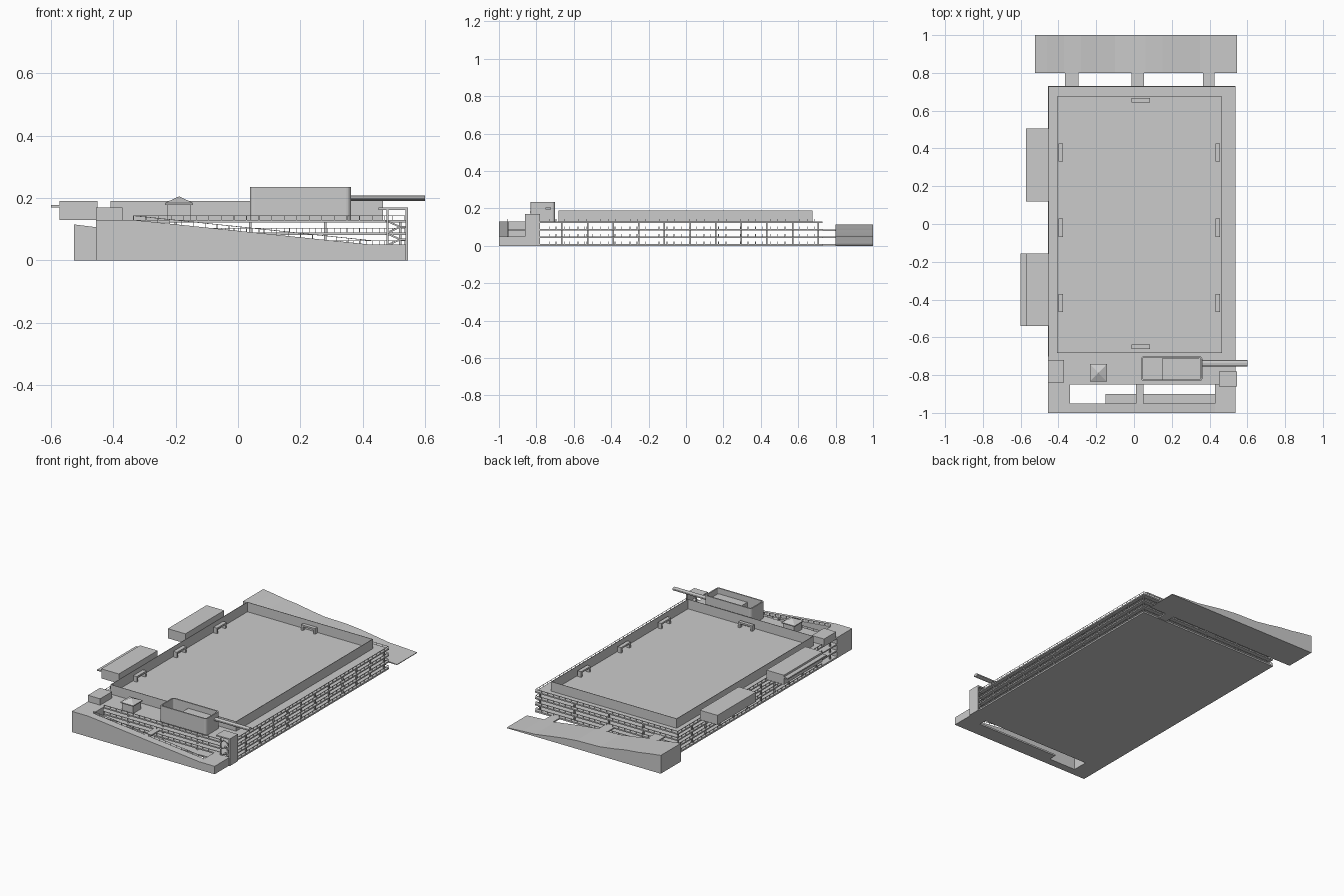
import bpy, bmesh, math
from mathutils import Vector

if "Cube" in bpy.data.objects:
    bpy.data.objects.remove(bpy.data.objects["Cube"])

X0, X1, YF, YB = -0.455, 0.538, -0.85, 0.73
LEVELS = [0.01, 0.05, 0.09, 0.13]


def finish(name, bm):
    bmesh.ops.recalc_face_normals(bm, faces=bm.faces[:])
    me = bpy.data.meshes.new(name)
    bm.to_mesh(me)
    bm.free()
    ob = bpy.data.objects.new(name, me)
    bpy.context.collection.objects.link(ob)
    return ob


def boxes(name, items):
    """items: (x0, x1, y0, y1, z0, z1)"""
    bm = bmesh.new()
    for a, b, c, d, e, f in items:
        vs = bmesh.ops.create_cube(bm, size=1)['verts']
        for v in vs:
            v.co = ((a + b) / 2 + v.co.x * (b - a), (c + d) / 2 + v.co.y * (d - c),
                    (e + f) / 2 + v.co.z * (f - e))
    return finish(name, bm)


def prism(name, pts, lo, hi, axis='z'):
    """Extrude an outline along z (xy outline) or y (xz outline)."""
    bm = bmesh.new()
    co = (lambda p, t: (p[0], p[1], t)) if axis == 'z' else (lambda p, t: (p[0], t, p[1]))
    f = bm.faces.new([bm.verts.new(co(p, lo)) for p in pts])
    ext = bmesh.ops.extrude_face_region(bm, geom=[f])
    d = Vector((0, 0, hi - lo)) if axis == 'z' else Vector((0, hi - lo, 0))
    bmesh.ops.translate(bm, vec=d, verts=[v for v in ext['geom'] if isinstance(v, bmesh.types.BMVert)])
    return finish(name, bm)


def railing(name, p, q, n, h=0.014):
    """Posts and a thin top bar from p to q."""
    p, q = Vector(p), Vector(q)
    t = 0.001
    posts = []
    for i in range(n + 1):
        c = p.lerp(q, i / n)
        posts.append((c.x - t, c.x + t, c.y - t, c.y + t, c.z, c.z + h))
    boxes(name + "_posts", posts)
    bm = bmesh.new()
    side = (q - p).cross(Vector((0, 0, 1))).normalized() * t
    up = Vector((0, 0, 1))
    rings = [[bm.verts.new(e + s * side + up * z) for s, z in
              ((-1, h - 0.002), (1, h - 0.002), (1, h), (-1, h))] for e in (p, q)]
    for i in range(4):
        j = (i + 1) % 4
        bm.faces.new((rings[0][i], rings[0][j], rings[1][j], rings[1][i]))
    bm.faces.new(rings[0])
    bm.faces.new(rings[1])
    finish(name + "_bar", bm)


# Floor slabs, upper ones notched for the stair corner
boxes("ground_slab", [(X0, X1, YF, YB, 0, 0.01), (-0.15, 0.43, -0.95, -0.9, 0, 0.01)])
for i, z in enumerate(LEVELS[1:]):
    prism(f"floor_slab_{i + 1}", [(X0, YF), (0.475, YF), (0.475, -0.78), (X1, -0.78), (X1, YB), (X0, YB)],
          z - 0.008, z)

# Column grid between the floors
cols = []
for x in (-0.44, -0.2, 0.04, 0.28, 0.52):
    for j in range(12):
        y = -0.8 + j * 0.137
        if x < 0.5 or y > -0.78:
            cols.append((x - 0.004, x + 0.004, y - 0.004, y + 0.004, 0.005, 0.125))
boxes("columns", cols)

# Railings around every upper floor
for i, z in enumerate(LEVELS):
    railing(f"right_rail_{i}", (X1 - 0.003, -0.77, z), (X1 - 0.003, YB - 0.003, z), 38)
    railing(f"left_rail_{i}", (X0 + 0.003, -0.7, z), (X0 + 0.003, YB - 0.003, z), 36)
    railing(f"back_rail_{i}", (X0 + 0.003, YB - 0.003, z), (X1 - 0.003, YB - 0.003, z), 24)
    if i:
        railing(f"front_rail_{i}", (-0.335, YF + 0.003, z), (0.47, YF + 0.003, z), 20)

# Front ramp: solid wall with sloped top, end blocks and middle link
prism("front_ramp", [(X0, 0), (X1, 0), (X1, 0.05), (0.43, 0.05), (-0.34, 0.13), (X0, 0.13)],
      -1.0, -0.95, 'y')
boxes("ramp_ends", [(X0, -0.34, -0.95, YF, 0, 0.13), (0.43, X1, -0.95, YF, 0, 0.05)])
boxes("ramp_link", [(0.01, 0.05, -0.95, YF, 0.082, 0.09)])
railing("ramp_rail", (-0.335, -0.953, 0.13), (0.43, -0.953, 0.05), 20)

# Rear hill with wavy top, and bridges to three levels
prism("rear_hill", [(-0.525, 0), (0.545, 0), (0.545, 0.004), (0.44, 0.01), (0.35, 0.014), (0.25, 0.029),
                    (0.15, 0.043), (0.06, 0.052), (-0.1, 0.056), (-0.2, 0.07), (-0.28, 0.084),
                    (-0.37, 0.093), (-0.46, 0.107), (-0.525, 0.115)], 0.8, 1.0, 'y')
boxes("rear_bridges", [(-0.365, -0.295, YB, 0.8, 0.08, 0.088),
                       (-0.012, 0.053, YB, 0.8, 0.042, 0.05),
                       (0.365, 0.425, YB, 0.8, 0.002, 0.01)])

# Roof court walls
t = 0.003
A, B, C, D = -0.408, 0.465, -0.683, 0.675
boxes("roof_walls", [(A, A + t, C, D, 0.13, 0.19), (B - t, B, C, D, 0.13, 0.19),
                     (A + t, B - t, C, C + t, 0.13, 0.19), (A + t, B - t, D - t, D, 0.13, 0.19)])

# Benches along the court walls
parts = []
for xc in (-0.389, 0.443):
    for yc in (-0.418, -0.02, 0.378):
        a, b, c, d = xc - 0.012, xc + 0.012, yc - 0.048, yc + 0.048
        parts += [(a, b, c, d, 0.155, 0.165), (a, b, c, c + 0.012, 0.13, 0.155),
                  (a, b, d - 0.012, d, 0.13, 0.155)]
for yc in (-0.65, 0.655):
    a, b, c, d = -0.012, 0.085, yc - 0.011, yc + 0.011
    parts += [(a, b, c, d, 0.155, 0.165), (a, a + 0.012, c, d, 0.13, 0.155),
              (b - 0.012, b, c, d, 0.13, 0.155)]
boxes("roof_benches", parts)

# Side boxes overhanging the left edge
boxes("side_boxes", [(-0.572, -0.45, 0.12, 0.505, 0.13, 0.19), (-0.572, -0.45, -0.54, -0.155, 0.13, 0.19)])
boxes("side_canopy", [(-0.6, -0.57, -0.54, -0.155, 0.17, 0.178)])
boxes("corner_hut", [(X0, -0.37, -0.84, -0.72, 0.13, 0.17)])


# Raised basin with rounded corners
def rounded(a, b, c, d, r):
    pts = []
    for k, (x, y) in enumerate(((b - r, d - r), (a + r, d - r), (a + r, c + r), (b - r, c + r))):
        for s in range(4):
            w = math.pi / 2 * (k + s / 3)
            pts.append((x + r * math.cos(w), y + r * math.sin(w)))
    return pts


bm = bmesh.new()
outer, inner = rounded(0.038, 0.362, -0.832, -0.7, 0.015), rounded(0.046, 0.354, -0.824, -0.708, 0.009)
loops = [[bm.verts.new((x, y, z)) for x, y in pts] for pts, z in
         ((outer, 0.13), (outer, 0.235), (inner, 0.235), (inner, 0.15))]
for l0, l1 in zip(loops, loops[1:]):
    for i in range(16):
        j = (i + 1) % 16
        bm.faces.new((l0[i], l0[j], l1[j], l1[i]))
bm.faces.new(loops[0])
bm.faces.new(loops[-1])
finish("basin", bm)
boxes("basin_raised_floor", [(0.15, 0.353, -0.823, -0.709, 0.15, 0.2)])

# Spout: flattened tube running past the right edge
spout = [(-0.737 + 0.017 * math.cos(k * math.pi / 6), 0.199 + 0.009 * math.sin(k * math.pi / 6))
         for k in range(12)]
bm = bmesh.new()
ends = [[bm.verts.new((x, y, z)) for y, z in spout] for x in (0.36, 0.6)]
for i in range(12):
    bm.faces.new((ends[0][i], ends[0][i - 1], ends[1][i - 1], ends[1][i]))
for e in ends:
    bm.faces.new(e)
finish("spout", bm)

# Small pavilion with pyramid roof
boxes("pavilion_body", [(-0.227, -0.151, -0.825, -0.749, 0.13, 0.178)])
boxes("pavilion_eaves", [(-0.234, -0.144, -0.834, -0.742, 0.178, 0.184)])
bm = bmesh.new()
base = [bm.verts.new((x, y, 0.184)) for x, y in
        ((-0.234, -0.834), (-0.144, -0.834), (-0.144, -0.742), (-0.234, -0.742))]
apex = bm.verts.new((-0.189, -0.788, 0.205))
bm.faces.new(base)
for i in range(4):
    bm.faces.new((base[i], base[(i + 1) % 4], apex))
finish("pavilion_roof", bm)

# Stair tower: outer wall, roof, posts and zigzag flights
boxes("stair_tower", [(0.537, 0.545, -0.86, -0.78, 0, 0.17), (0.45, 0.545, -0.86, -0.78, 0.162, 0.17),
                      (0.476, 0.482, -0.856, -0.85, 0.05, 0.162), (0.476, 0.482, -0.788, -0.782, 0.01, 0.162)])
for i, z in enumerate(LEVELS[:3]):
    m = z + 0.02
    for k, (y0, za, zb) in enumerate(((-0.855, z, m), (-0.82, z + 0.04, m))):
        prism(f"stair_flight_{i}_{k}", [(0.475, za - 0.006), (0.52, zb - 0.006), (0.537, zb - 0.006),
                                       (0.537, zb), (0.52, zb), (0.475, za)], y0, y0 + 0.034, 'y')
